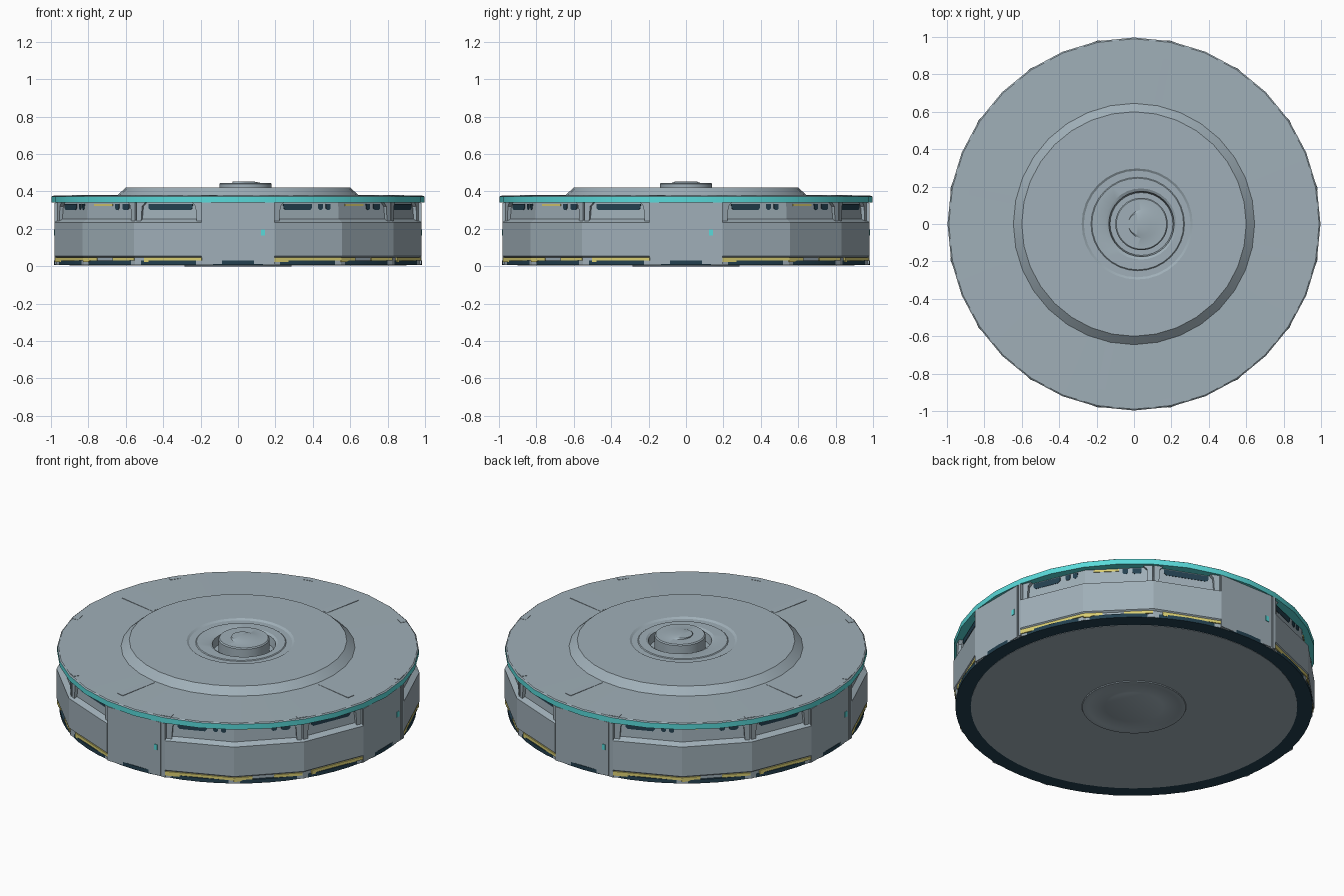
import bpy, bmesh, math

if "Cube" in bpy.data.objects:
    bpy.data.objects.remove(bpy.data.objects["Cube"])

# ---- colours
def material(name, rgb):
    m = bpy.data.materials.new(name)
    m.diffuse_color = (*rgb, 1)
    m.use_nodes = True
    m.node_tree.nodes["Principled BSDF"].inputs["Base Color"].default_value = m.diffuse_color
    return m

GREY = material("steel_grey", (0.35, 0.43, 0.48))
NAVY = material("dark_navy", (0.017, 0.052, 0.08))
TEAL = material("teal", (0.10, 0.70, 0.70))
YELLOW = material("pale_yellow", (0.70, 0.62, 0.17))

A = math.cos(math.radians(11.25))          # apothem of the 16-sided body
HALF = math.radians(11.25)


def finish(bm, name, mats, smooth=False):
    bmesh.ops.recalc_face_normals(bm, faces=bm.faces)
    me = bpy.data.meshes.new(name)
    bm.to_mesh(me)
    bm.free()
    for m in mats:
        me.materials.append(m)
    if smooth:
        me.shade_smooth()
        me.set_sharp_from_angle(angle=math.radians(25))
    ob = bpy.data.objects.new(name, me)
    bpy.context.collection.objects.link(ob)
    return ob


def turned(name, profile, mats, sides=64):
    """Lathe a (radius, z, centre_x) profile; end radii of 0 close it."""
    bm = bmesh.new()
    rings = []
    for r, z, cx in profile:
        if r == 0:
            rings.append([bm.verts.new((cx, 0, z))])
        else:
            rings.append([bm.verts.new((cx + r * math.cos(2 * math.pi * i / sides),
                                        r * math.sin(2 * math.pi * i / sides), z))
                          for i in range(sides)])
    for a, b in zip(rings, rings[1:]):
        for i in range(sides):
            j = (i + 1) % sides
            if len(a) == 1:
                bm.faces.new((a[0], b[i], b[j]))
            elif len(b) == 1:
                bm.faces.new((a[i], a[j], b[0]))
            else:
                bm.faces.new((a[i], a[j], b[j], b[i]))
    return finish(bm, name, mats, True)


def sector(name, start_deg, count, profile):
    """Sweep a closed (inset, z) profile over flat facets of the 16-gon."""
    bm = bmesh.new()
    rows = []
    for k in range(count + 1):
        t = math.radians(start_deg + 22.5 * k)
        rows.append([bm.verts.new(((A - d) / A * math.cos(t), (A - d) / A * math.sin(t), z))
                     for d, z in profile])
    n = len(profile)
    for a, b in zip(rows, rows[1:]):
        for i in range(n):
            bm.faces.new((a[i], b[i], b[(i + 1) % n], a[(i + 1) % n]))
    bm.faces.new(rows[0])
    bm.faces.new(rows[-1])
    return finish(bm, name, [GREY])


def plate(name, deg, outline, inset, thick, mat):
    """Extrude a (u, z) outline outwards from a facet facing deg."""
    bm = bmesh.new()
    t = math.radians(deg)
    c, s = math.cos(t), math.sin(t)
    layers = []
    for dist in (A - inset, A - inset + thick):
        layers.append([bm.verts.new((dist * c - u * s, dist * s + u * c, z)) for u, z in outline])
    n = len(outline)
    for l in layers:
        bm.faces.new(l)
    for i in range(n):
        j = (i + 1) % n
        bm.faces.new((layers[0][i], layers[0][j], layers[1][j], layers[1][i]))
    return finish(bm, name, [mat])


def rect(u0, u1, z0, z1, cut=0.0):
    if not cut:
        return [(u0, z0), (u1, z0), (u1, z1), (u0, z1)]
    return [(u0 + cut, z0), (u1 - cut, z0), (u1, z0 + cut), (u1, z1), (u0, z1), (u0, z0 + cut)]


def deck_plate(name, deg, r0, r1, half, z, h):
    bm = bmesh.new()
    t = math.radians(deg)
    c, s = math.cos(t), math.sin(t)
    low, top = [[bm.verts.new((r * c - u * s, r * s + u * c, zz))
                 for r, u in ((r0, -half), (r1, -half), (r1, half), (r0, half))]
                for zz in (z - 0.003, z + h)]
    bm.faces.new(top)
    bm.faces.new(low)
    for i in range(4):
        j = (i + 1) % 4
        bm.faces.new((low[i], low[j], top[j], top[i]))
    return finish(bm, name, [GREY])


# ---- underside: dark rim, grey plate, central boss
turned("base_rim", [(0, 0.03, 0), (0.985, 0.03, 0), (0.985, 0.007, 0), (0, 0.007, 0)], [NAVY])
turned("base_plate", [(0, 0.02, 0), (0.9, 0.02, 0), (0.9, 0.005, 0), (0, 0.005, 0)], [GREY])
turned("base_boss", [(0, 0.01, 0), (0.29, 0.01, 0), (0.285, 0, 0), (0.26, 0, 0), (0.25, 0.003, 0),
                     (0.165, 0.003, 0), (0.16, 0.001, 0), (0, 0.001, 0)], [GREY])

# ---- deck: teal edge band, raised step and offset central well
deck = turned("deck", [(0.85, 0.34, 0), (0.997, 0.34, 0), (0.997, 0.372, 0), (0.99, 0.377, 0),
                       (0.645, 0.38, 0), (0.6, 0.42, 0), (0.297, 0.42, 0.017),
                       (0.285, 0.412, 0.017), (0.25, 0.412, 0.02), (0.245, 0.416, 0.02),
                       (0.19, 0.416, 0.037), (0.175, 0.408, 0.04), (0.168, 0.36, 0.04),
                       (0, 0.36, 0.04)], [GREY, TEAL], 32)
for p in deck.data.polygons:
    if p.center.z < 0.373 and p.center.xy.length > 0.9:
        p.material_index = 1
turned("centre_pin", [(0.14, 0.355, 0.04), (0.14, 0.44, 0.04), (0.134, 0.446, 0.04),
                      (0.075, 0.446, 0.045), (0.06, 0.452, 0.03), (0, 0.454, 0.02)], [GREY])

# ---- body: per quadrant one pier, one double panel, one single panel
PIER = [(0.006, 0.008), (0.006, 0.342), (0.15, 0.342), (0.15, 0.008)]
PANEL = [(0.010, 0.008), (0.010, 0.048), (0, 0.056), (0, 0.235), (0.03, 0.252),
         (0.036, 0.342), (0.15, 0.342), (0.15, 0.008)]
END = 0.195
for q in range(4):
    a = -90 + 90 * q
    sector("pier", a - 11.25, 1, PIER)
    sector("double_panel", a + 11.25, 2, PANEL)
    sector("single_panel", a + 56.25, 1, PANEL)

    # pier facing, corner post and status light
    plate("pier_facing", a, rect(-0.193, 0.165, 0.012, 0.338), 0.008, 0.008, GREY)
    plate("pier_post", a, rect(0.178, 0.194, 0.012, 0.338), 0.008, 0.008, GREY)
    plate("status_light", a, rect(0.123, 0.145, 0.165, 0.197), 0.001, 0.005, TEAL)

    first, second, single = a + 22.5, a + 45, a + 67.5

    # brackets closing the recess at the panel ends
    for deg, side in ((first, -1), (second, 1), (single, -1), (single, 1)):
        u = [(side * 0.188, 0.24), (side * 0.188, 0.342), (side * 0.135, 0.342),
             (side * 0.155, 0.32), (side * 0.16, 0.24)]
        plate("recess_bracket", deg, u, 0.04, 0.026, GREY)

    # dark vents and yellow markers in the recess
    plate("long_vent", single, rect(-0.125, 0.13, 0.3, 0.334, 0.012), 0.038, 0.007, NAVY)
    plate("long_vent", first, rect(-0.13, 0.035, 0.3, 0.334, 0.012), 0.038, 0.007, NAVY)
    for u in (0.07, 0.115):
        plate("small_vent", first, rect(u, u + 0.028, 0.302, 0.334, 0.008), 0.038, 0.007, NAVY)
    plate("recess_marker", second, rect(-0.14, 0.0, 0.322, 0.334), 0.038, 0.007, YELLOW)
    plate("small_vent", second, rect(0.02, 0.05, 0.302, 0.334, 0.008), 0.038, 0.007, NAVY)
    plate("small_vent", second, rect(0.075, 0.125, 0.302, 0.334, 0.008), 0.038, 0.007, NAVY)

    # yellow skirting stripes
    for deg, u0, u1 in ((first, -END, END), (second, -END, -0.09), (second, 0.03, END - 0.005),
                        (single, -0.14, END)):
        mid = (u0 + u1) / 2
        stripe = [(u0, 0.022), (mid - 0.02, 0.022), (mid, 0.03), (u1, 0.03),
                  (u1, 0.047), (u0, 0.047)]
        plate("skirt_stripe", deg, stripe, 0.011, 0.008, YELLOW)

    # deck seams and rim clips
    deck_plate("deck_seam", a + 78.75, 0.66, 0.9, 0.022, 0.378, 0.003)
    for off in (11.25, 56.25):
        deck_plate("rim_clip", a + off, 0.95, 0.985, 0.03, 0.377, 0.002)
